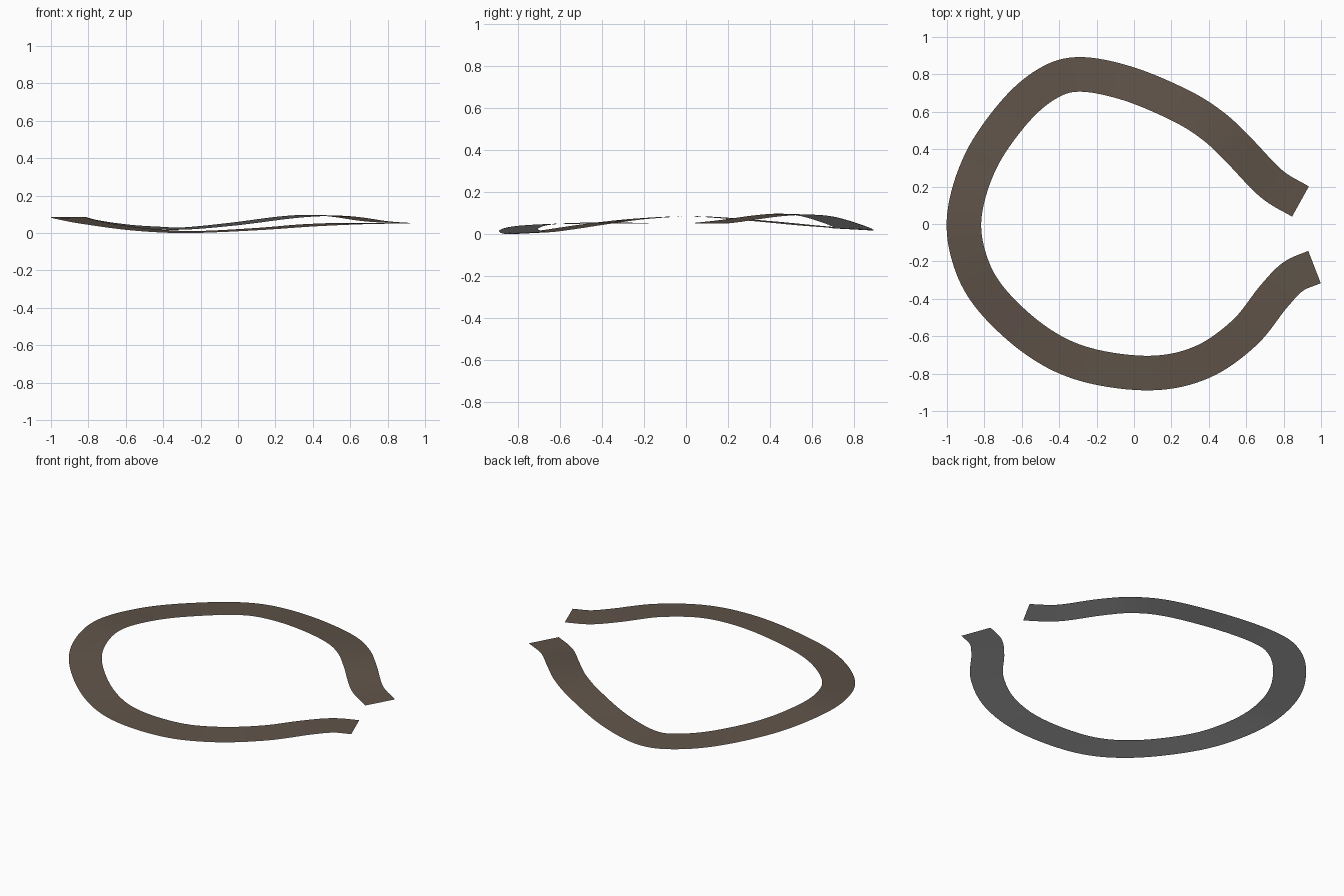
import bpy
import bmesh
from mathutils import Vector

default_cube = bpy.data.objects.get("Cube")
if default_cube:
    bpy.data.objects.remove(default_cube, do_unlink=True)

HALF_WIDTH = 0.0925
THICKNESS = 0.002
BANK = 0.008
STEPS = 8


def make_material(name, rgb):
    material = bpy.data.materials.new(name)
    material.use_nodes = True
    colour = (*rgb, 1)
    material.diffuse_color = colour
    material.node_tree.nodes["Principled BSDF"].inputs["Base Color"].default_value = colour
    return material


def smooth_path(points, steps):
    """Sample a spline that passes through every point."""
    pts = [Vector(p) for p in points]
    pts = [2 * pts[0] - pts[1]] + pts + [2 * pts[-1] - pts[-2]]
    path = []
    for a, b, c, d in zip(pts, pts[1:], pts[2:], pts[3:]):
        for i in range(steps):
            t = i / steps
            path.append(b + (c - a) * t / 2
                        + (a - 2.5 * b + 2 * c - d / 2) * t ** 2
                        + (3 * b - a - 3 * c + d) * t ** 3 / 2)
    path.append(pts[-2])
    return path


def make_ribbon(name, path, drop, material, face_up):
    """Sweep a strip along the path, its outer edge slightly lower at front and back."""
    bm = bmesh.new()
    rows = []
    last = len(path) - 1
    for i, point in enumerate(path):
        along = path[min(i + 4, last)] - path[max(i - 4, 0)]
        side = Vector((along.y, -along.x, 0)).normalized() * HALF_WIDTH
        side.z = -BANK * point.y ** 2
        centre = point - Vector((0, 0, drop))
        rows.append((bm.verts.new(centre + side), bm.verts.new(centre - side)))
    for (r0, l0), (r1, l1) in zip(rows, rows[1:]):
        corners = (r0, r1, l1, l0)
        bm.faces.new(corners if face_up else corners[::-1])
    mesh = bpy.data.meshes.new(name)
    bm.to_mesh(mesh)
    bm.free()
    mesh.materials.append(material)
    mesh.shade_smooth()
    ribbon = bpy.data.objects.new(name, mesh)
    bpy.context.collection.objects.link(ribbon)
    return ribbon


# Centre line of the track, from the back end of the gap round to the front end
centre_line = [
    (0.89, 0.12, 0.055), (0.735, 0.215, 0.066), (0.565, 0.39, 0.09),
    (0.43, 0.518, 0.097), (0.255, 0.63, 0.086), (-0.03, 0.75, 0.05),
    (-0.29, 0.8, 0.027), (-0.467, 0.748, 0.031), (-0.645, 0.592, 0.043),
    (-0.82, 0.335, 0.067), (-0.907, 0.045, 0.087), (-0.875, -0.2, 0.077),
    (-0.757, -0.41, 0.053), (-0.517, -0.628, 0.021), (-0.256, -0.752, 0.008),
    (0.09, -0.797, 0.023), (0.365, -0.738, 0.043), (0.59, -0.582, 0.053),
    (0.745, -0.39, 0.055), (0.85, -0.282, 0.055), (0.965, -0.23, 0.055),
]
path = smooth_path(centre_line, STEPS)

# Road surface and its underside
brown = make_material("earth brown", (0.115, 0.087, 0.067))
grey = make_material("underside grey", (0.55, 0.55, 0.55))
road = make_ribbon("road_surface", path, 0, brown, True)
underside = make_ribbon("road_underside", path, THICKNESS, grey, False)

# Rest the lowest point on the ground
lowest = min(v.co.z for v in underside.data.vertices)
for part in (road, underside):
    for v in part.data.vertices:
        v.co.z -= lowest
